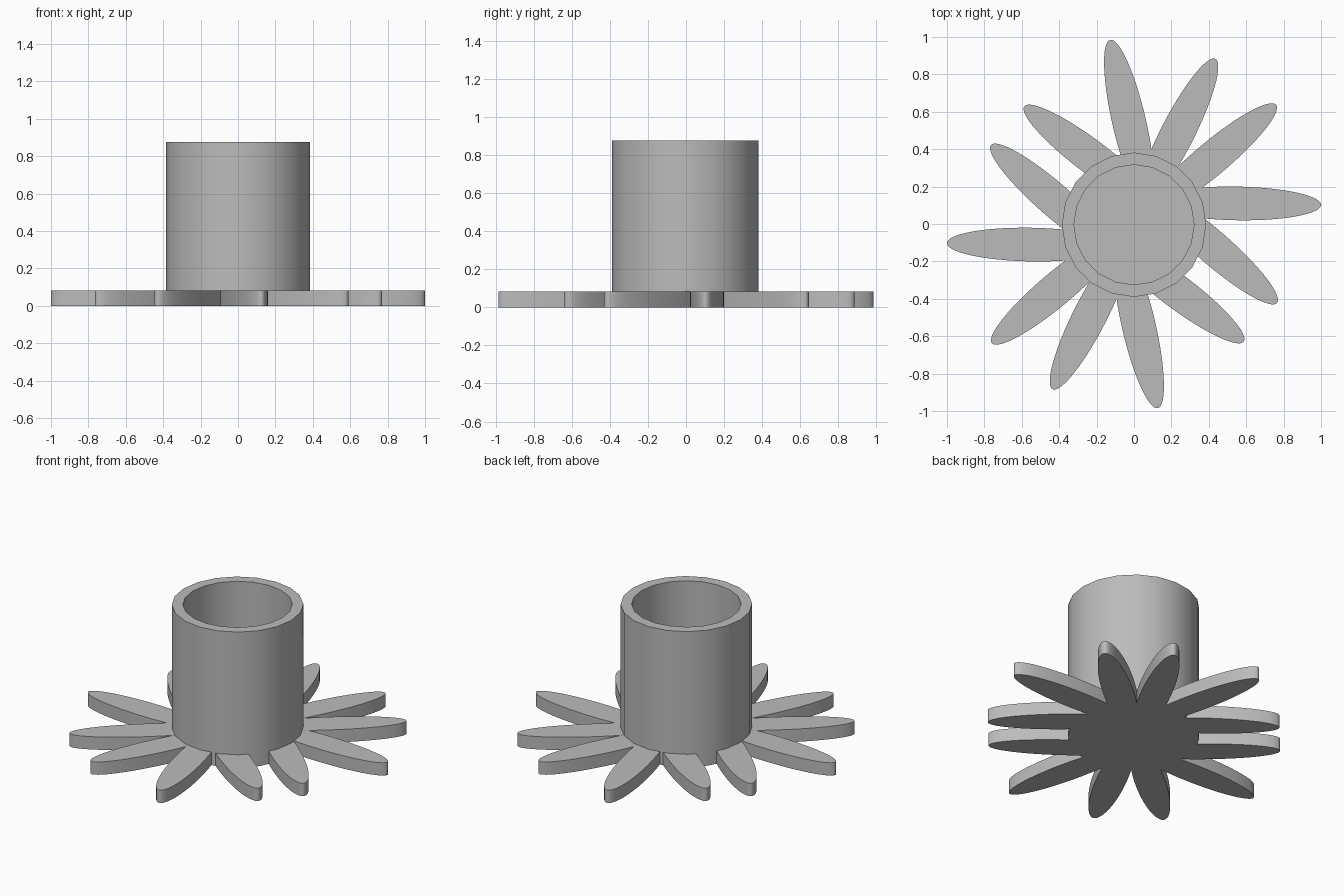
import bpy
import bmesh
from math import cos, sin, pi, radians

cube = bpy.data.objects.get("Cube")
if cube:
    bpy.data.objects.remove(cube, do_unlink=True)

PETAL_HEIGHT = 0.083
TOP = 0.877
OUTER, INNER = 0.386, 0.321
SIDES = 20

grey = bpy.data.materials.new("plain_grey")
grey.use_nodes = True
colour = (0.5, 0.5, 0.5, 1)
grey.diffuse_color = colour
grey.node_tree.nodes["Principled BSDF"].inputs["Base Color"].default_value = colour


def finish(bm, name):
    """Turn a bmesh into a named object with crisp edges."""
    bmesh.ops.recalc_face_normals(bm, faces=bm.faces)
    mesh = bpy.data.meshes.new(name)
    bm.to_mesh(mesh)
    bm.free()
    mesh.materials.append(grey)
    obj = bpy.data.objects.new(name, mesh)
    bpy.context.collection.objects.link(obj)
    bpy.ops.object.select_all(action="DESELECT")
    obj.select_set(True)
    bpy.context.view_layer.objects.active = obj
    bpy.ops.object.shade_smooth_by_angle(angle=radians(30))
    return obj


def ellipse(bm, a, b, z, count):
    return [bm.verts.new((a * cos(2 * pi * i / count), b * sin(2 * pi * i / count), z))
            for i in range(count)]


def lathe(name, profile, count):
    """Stack rings of (radius, height), closing both ends with a flat face."""
    bm = bmesh.new()
    rings = [ellipse(bm, r, r, z, count) for r, z in profile]
    for low, high in zip(rings, rings[1:]):
        for i in range(count):
            j = (i + 1) % count
            bm.faces.new((low[i], low[j], high[j], high[i]))
    bm.faces.new(rings[0])
    bm.faces.new(rings[-1])
    return finish(bm, name)


def petal(name, x, y, degrees):
    """Flat elliptical slab lying on the ground."""
    bm = bmesh.new()
    base = bm.faces.new(ellipse(bm, 0.45, 0.09, 0, 64))
    top = bmesh.ops.extrude_face_region(bm, geom=[base], use_keep_orig=True)["geom"]
    for v in top:
        if isinstance(v, bmesh.types.BMVert):
            v.co.z = PETAL_HEIGHT
    obj = finish(bm, name)
    obj.location = (x, y, 0)
    obj.rotation_euler.z = radians(degrees)


# Hollow cup with a thin floor
cup = lathe("cup", [(OUTER, 0), (OUTER, TOP), (INNER, TOP), (INNER, 0.085)], SIDES)
cup.location.y = -0.004

# Six petals: centre and direction, each repeated half a turn round
petals = [
    (0.55, 0.11, -1), (0.415, 0.348, 40), (0.231, 0.482, 63),
    (-0.026, 0.546, 103), (-0.227, 0.358, 143), (-0.425, 0.127, 139),
]
for n, (x, y, angle) in enumerate(petals, 1):
    petal(f"petal_{n}", x, y, angle)
    petal(f"petal_{n}_opposite", -x, -y, angle + 180)
